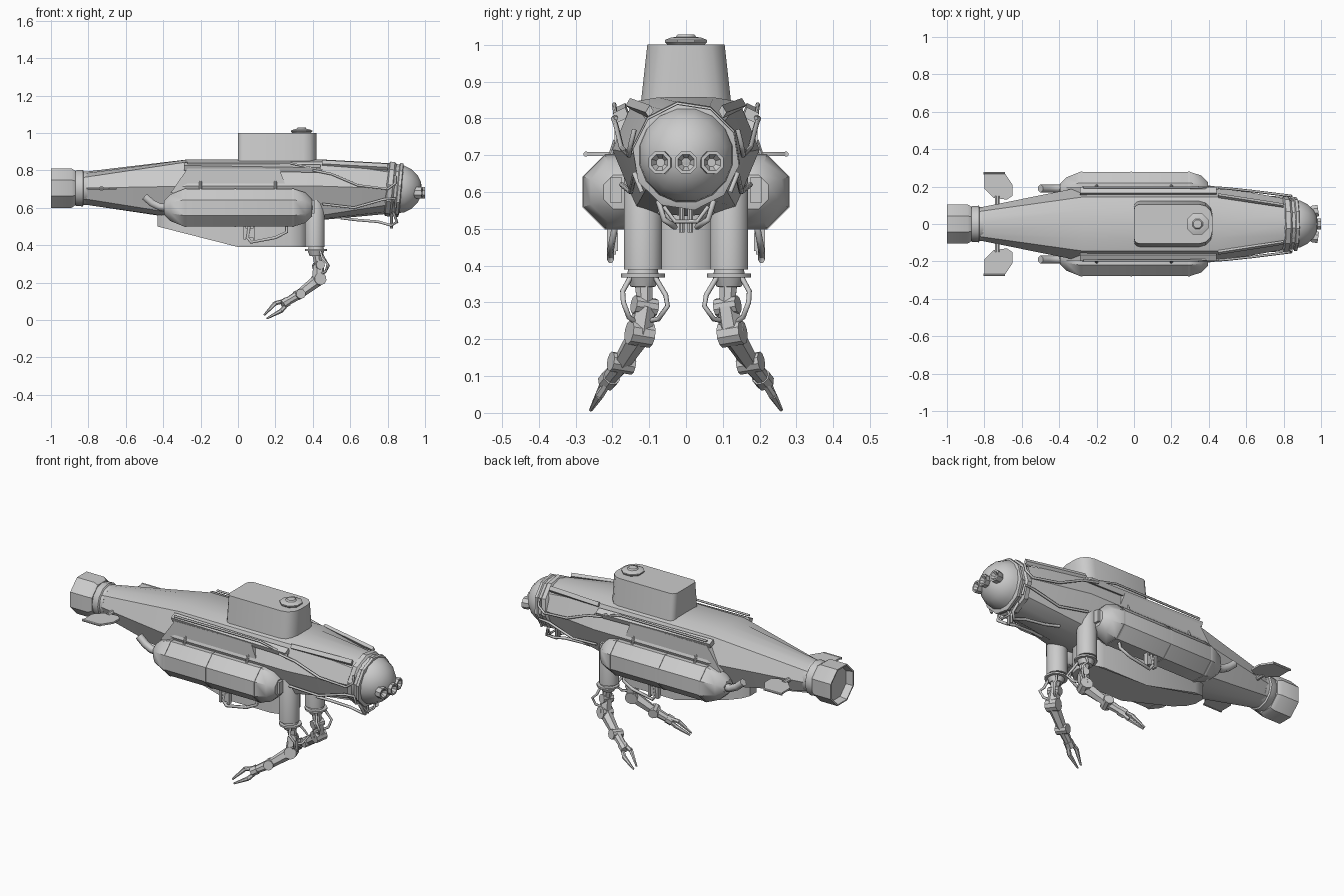
import bpy, bmesh
from math import sin, cos, pi, radians
from mathutils import Vector as V

if "Cube" in bpy.data.objects:
    bpy.data.objects.remove(bpy.data.objects["Cube"])


def finish(name, bm, angle=35):
    bmesh.ops.recalc_face_normals(bm, faces=bm.faces)
    me = bpy.data.meshes.new(name)
    bm.to_mesh(me)
    bm.free()
    ob = bpy.data.objects.new(name, me)
    bpy.context.collection.objects.link(ob)
    bpy.ops.object.select_all(action='DESELECT')
    ob.select_set(True)
    bpy.context.view_layer.objects.active = ob
    bpy.ops.object.shade_smooth_by_angle(angle=radians(angle))
    return ob


def loft(name, rings, angle=35):
    """Skin closed rings of equal length and cap both ends."""
    bm = bmesh.new()
    vs = [[bm.verts.new(p) for p in r] for r in rings]
    for a, b in zip(vs, vs[1:]):
        for i in range(len(a)):
            j = (i + 1) % len(a)
            bm.faces.new((a[i], a[j], b[j], b[i]))
    bm.faces.new(vs[0])
    bm.faces.new(vs[-1])
    return finish(name, bm, angle)


def lathe(name, a, axis, prof, n=8, angle=35):
    """Turned part: prof is (distance along axis, radius)."""
    a, d = V(a), V(axis).normalized()
    u = d.orthogonal().normalized()
    w = d.cross(u)
    ang = [2 * pi * (i + .5) / n for i in range(n)]
    return loft(name, [[a + d * h + (u * cos(t) + w * sin(t)) * max(r, .0005) for t in ang]
                       for h, r in prof], angle)


def rod(name, a, b, r, r2=None, n=8):
    d = V(b) - V(a)
    return lathe(name, a, d, [(0, r), (d.length, r if r2 is None else r2)], n)


def prism(name, outline, off):
    """Extrude a polygon by an offset vector."""
    return loft(name, [outline, [V(p) + V(off) for p in outline]])


def tube(name, pts, r):
    cu = bpy.data.curves.new(name, 'CURVE')
    cu.dimensions = '3D'
    cu.bevel_depth, cu.bevel_resolution, cu.use_fill_caps = r, 1, True
    sp = cu.splines.new('POLY')
    sp.points.add(len(pts) - 1)
    for q, p in zip(sp.points, pts):
        q.co = (*p, 1)
    ob = bpy.data.objects.new(name, cu)
    bpy.context.collection.objects.link(ob)
    return ob


# main hull: faceted mid body tapering to round ends
half = [(0, .858), (.075, .857), (.145, .845), (.2, .715), (.135, .56), (.07, .54), (0, .535)]
angs = [0, 27, 50, 90, 130, 155, 180]


def section(x, pts):
    return [(x, y, z) for y, z in pts] + [(x, -y, z) for y, z in pts[-2:0:-1]]


def rnd(r, zc):
    return [(r * sin(radians(t)), zc + r * cos(radians(t))) for t in angs]


loft("hull", [section(-.84, rnd(.085, .705)), section(-.27, half),
              section(.45, half), section(.81, rnd(.135, .703))])

# tail collar and thruster shroud
lathe("tail_collar", (-.88, 0, .705), (1, 0, 0),
      [(0, .085), (.015, .095), (.05, .098), (.055, .09), (.075, .09)], 12)
lathe("thruster_shroud", (-1, 0, .705), (1, 0, 0),
      [(.05, 0), (.04, .098), (0, .106), (0, .114), (.11, .114), (.13, .1), (.13, 0)], 8)

# nose ring, dome and lights
lathe("nose_ring", (.79, 0, .702), (1, 0, -.1),
      [(0, .13), (.01, .148), (.035, .148), (.045, .138), (.06, .138), (.065, .146),
       (.08, .146), (.085, .13)], 10)
lathe("nose_dome", (.84, 0, .7), (1, 0, 0),
      [(0, .133), (.05, .127), (.09, .106), (.12, .075), (.138, .04), (.144, 0)], 16, 50)
for y, x in ((-.072, .985), (0, 1), (.072, .985)):
    lathe("nose_light", (x, y, .68), (1, y * 2, 0),
          [(-.09, .018), (-.05, .02), (-.03, .033), (0, .033), (0, .024), (-.02, .012), (-.02, 0)], 8)


# conning tower
def tower_ring(w, z):
    side = []
    for cx, r, a0 in ((.35, .07, 0), (.03, .03, 90)):
        for k in range(4):
            t = radians(a0 + 30 * k)
            side.append((cx + r * cos(t), w - r + r * sin(t), z))
    return side + [(x, -y, z) for x, y, z in reversed(side)]


loft("conning_tower", [tower_ring(.125, .82), tower_ring(.105, 1)])
lathe("hatch", (.34, 0, .995), (0, 0, 1),
      [(0, .05), (.012, .062), (.018, .062), (.024, .045), (.026, .03), (.033, .024), (.033, 0)], 8)

# keel box under the hull: front nose rounded, rear slopes up
keel_mid = [(.28, .1), (.33, .085), (.365, .05), (.375, 0)]
plan = [(-.43, .03), (-.40, .065), (-.33, .09), (0, .1)] + keel_mid
plan = plan + [(x, -y) for x, y in plan[-2::-1]]
loft("keel", [[(x, y, .6) for x, y in plan],
              [(x, y, .39 if x >= 0 else .39 - x * .255) for x, y in plan]])

# bottom pipes under the nose
tube("under_nose_bar", [(.84, -.06, .56), (.85, -.03, .52), (.85, .03, .52), (.84, .06, .56)], .006)

for s in (1, -1):
    def m(*pts):
        return [(x, s * y, z) for x, y, z in pts]

    # side tank with domed ends and bands
    c = (0, s * .178, .6)
    lathe("side_tank", c, (1, 0, 0),
          [(-.4, .0), (-.395, .04), (-.36, .078), (-.29, .108), (.3, .108),
           (.36, .088), (.395, .05), (.4, 0)], 8)
    for x in (-.285, -.02, .29):
        lathe("tank_band", (x, s * .178, .6), (1, 0, 0), [(0, .1), (0, .111), (.01, .111), (.01, .1)], 8)
    tube("tank_outlet", m((-.36, .19, .6), (-.42, .19, .605), (-.46, .19, .625), (-.5, .19, .66)), .022)
    prism("tank_front_cap", m((.37, .175, .57), (.37, .205, .57), (.37, .205, .64), (.37, .175, .64)), (.04, 0, 0))

    # side panel between tank and upper rail
    prism("side_panel", m((-.36, .165, .68), (-.27, .165, .81), (.22, .165, .81), (.27, .165, .68)),
          (0, s * .029, 0))
    for x in (-.2, .2):
        rod("tank_strap", (x, s * .19, .74), (x, s * .21, .68), .008)

    # upper rail and slanted shoulder strips
    prism("upper_rail", m((-.29, .155, .815), (-.29, .165, .842), (-.29, .198, .826), (-.29, .188, .8)),
          (.73, 0, -.012))
    tube("rail_pipe", m((-.27, .195, .838), (.28, .195, .838), (.45, .19, .8)), .006)
    prism("shoulder_strip", m((.45, .14, .845), (.45, .152, .855), (.8, .098, .836), (.8, .088, .82)),
          (0, s * .012, -.02))

    # pipes along the bow
    tube("bow_pipe", m((.4, .197, .8), (.5, .19, .78), (.64, .175, .72), (.8, .155, .7), (.84, .15, .73),
                       (.84, .14, .77)), .007)
    tube("bow_lower_pipe", m((.45, .175, .62), (.62, .15, .6), (.78, .14, .645), (.84, .14, .65),
                             (.84, .12, .6)), .007)
    tube("under_nose_pipe", m((.55, .07, .545), (.63, .05, .535), (.75, .04, .525), (.82, .03, .505),
                              (.85, .06, .525), (.83, .075, .575)), .008)
    rod("under_nose_clamp", (.82, s * .012, .49), (.82, s * .012, .58), .008)

    # frame and hose under the tank
    for x in (.03, .08):
        prism("tank_bracket", m((x, .19, .43), (x, .215, .43), (x, .215, .52), (x, .19, .52)), (.012, 0, 0))
    prism("bracket_box", m((.03, .185, .44), (.03, .21, .44), (.03, .21, .49), (.03, .185, .49)), (.06, 0, 0))
    tube("bracket_hose", m((.06, .205, .5), (.05, .205, .44), (.07, .205, .415), (.2, .205, .44),
                           (.26, .2, .47), (.26, .19, .52)), .009)

    # tail fin with its pivot
    prism("tail_fin", m((-.8, .27, .698), (-.69, .27, .698), (-.65, .21, .698), (-.65, .15, .698),
                        (-.68, .13, .698), (-.75, .14, .698), (-.8, .19, .698)), (0, 0, .01))
    rod("fin_tip", (-.805, s * .272, .703), (-.69, s * .272, .703), .007)
    rod("fin_pivot", (-.73, s * .07, .703), (-.73, s * .15, .703), .013)

    # arm housing leg and flange
    lathe("arm_housing", (.41, s * .117, .7), (0, 0, -1),
          [(0, .0), (.0, .03), (.05, .053), (.31, .053), (.31, 0)], 16)
    lathe("arm_flange", (.417, s * .117, .378), (0, 0, -1),
          [(-.015, .04), (0, .042), (0, .06), (.01, .06), (.01, .044), (.035, .034), (.04, .0)], 12)

    # jointed arm
    p = [V(q) for q in m((.42, .115, .36), (.43, .112, .29), (.43, .125, .215),
                         (.325, .175, .135), (.25, .21, .09))]
    rod("shoulder_link", p[0], p[1], .027, .022)
    rod("upper_arm", p[1], p[2], .03, .034, 6)
    rod("forearm", p[2], p[3], .033, .024, 6)
    rod("wrist", p[3], p[4], .026, .02)
    for q, r in ((p[1], .025), (p[2], .034), (p[3], .027)):
        side = V((.35, s * .9, .15)).normalized()
        rod("arm_joint", q - side * .032, q + side * .032, r, n=10)
    d = (p[4] - p[3]).normalized()
    rod("gripper_base", p[4] - d * .02, p[4] + d * .015, .026)
    side = d.cross(V((0, s, .4))).normalized()
    tip = V((.147, s * .255, .017))
    for k in (1, -1):
        mid = p[4] + d * .045 + side * k * .027
        rod("gripper_knuckle", p[4] + side * k * .014, mid, .011, .012, 6)
        rod("gripper_finger", mid, tip + side * k * .012, .012, .005, 6)

    # arm hoses
    tube("inner_arm_hose", m((.44, .085, .37), (.465, .055, .32), (.485, .05, .29), (.465, .075, .255),
                             (.435, .1, .25)), .007)
    tube("outer_arm_hose", m((.44, .15, .37), (.45, .172, .33), (.48, .17, .3), (.47, .155, .26),
                             (.44, .135, .245)), .007)
